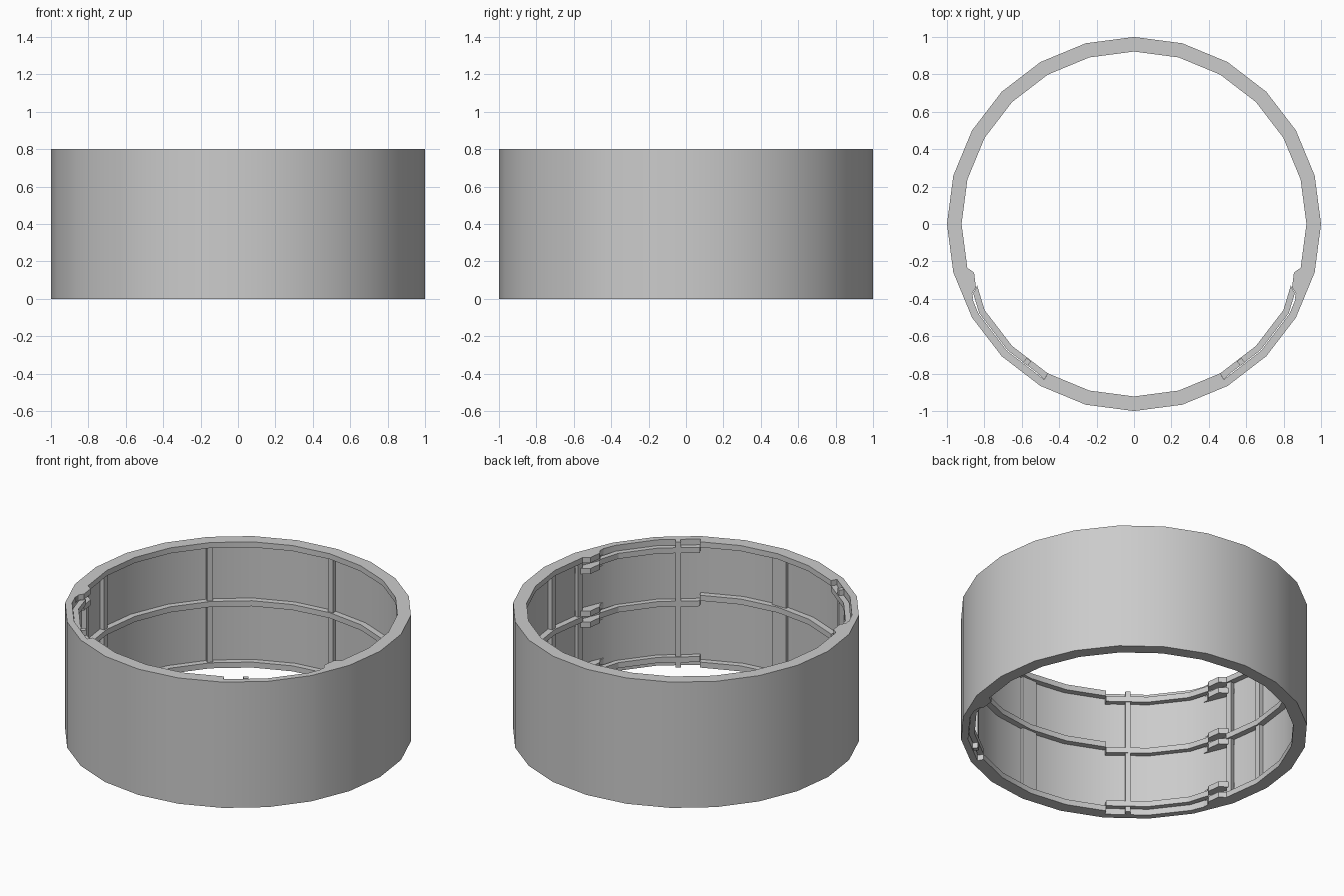
import bpy, bmesh
from math import sin, cos, radians, floor

if "Cube" in bpy.data.objects:
    bpy.data.objects.remove(bpy.data.objects["Cube"])

H, T, STEP = 0.8, 0.035, 15          # height, rib thickness, facet angle
WALL, RIB = 0.96, 0.922              # inner radius of skin and of ribs
SEAM = 24.5


def pt(r, a):
    """Point on the 24-sided polygon of corner radius r at angle a."""
    m = a - STEP * floor(a / STEP)
    d = r * cos(radians(STEP / 2)) / cos(radians(m - STEP / 2))
    return d * cos(radians(a)), d * sin(radians(a))


def finish(name, bm, mirror=False):
    bmesh.ops.recalc_face_normals(bm, faces=bm.faces)
    me = bpy.data.meshes.new(name)
    bm.to_mesh(me)
    bm.free()
    ob = bpy.data.objects.new(name, me)
    bpy.context.collection.objects.link(ob)
    if mirror:
        ob.modifiers.new("mirror", 'MIRROR').use_mirror_merge = False
    bpy.context.view_layer.objects.active = ob
    bpy.ops.object.select_all(action='DESELECT')
    ob.select_set(True)
    bpy.ops.object.shade_smooth_by_angle(angle=radians(20))
    return ob


def prism(bm, pts, z0, z1):
    lo = [bm.verts.new((x, y, z0)) for x, y in pts]
    hi = [bm.verts.new((x, y, z1)) for x, y in pts]
    bm.faces.new(lo)
    bm.faces.new(hi)
    for i in range(len(pts)):
        j = (i + 1) % len(pts)
        bm.faces.new((lo[i], lo[j], hi[j], hi[i]))


def arc(bm, a0, a1, r0, r1, z0, z1):
    """Faceted band from angle a0 to a1."""
    angs = [a0] + [k * STEP for k in range(-40, 41) if a0 + .01 < k * STEP < a1 - .01] + [a1]
    rows = []
    for a in angs:
        (xi, yi), (xo, yo) = pt(r0, a), pt(r1, a)
        rows.append([bm.verts.new(c) for c in
                     ((xi, yi, z0), (xo, yo, z0), (xo, yo, z1), (xi, yi, z1))])
    for p, q in zip(rows, rows[1:]):
        for i in range(4):
            j = (i + 1) % 4
            bm.faces.new((p[i], p[j], q[j], q[i]))
    bm.faces.new(rows[0])
    bm.faces.new(rows[-1])


def post(bm, a, w, r0, r1, z0=0, z1=H):
    """Upright bar at angle a."""
    c, s = cos(radians(a)), sin(radians(a))
    prism(bm, [(r * c - t * s, r * s + t * c) for r, t in
               ((r0, -w / 2), (r1, -w / 2), (r1, w / 2), (r0, w / 2))], z0, z1)


# Skins of the two panels
bm = bmesh.new()
arc(bm, -SEAM, 180 + SEAM, WALL, 1, 0, H)
finish("rear_skin", bm)
bm = bmesh.new()
arc(bm, -180 + SEAM, -SEAM, WALL, 1, 0, H)
finish("front_skin", bm)

# Horizontal ribs
bm = bmesh.new()
for z in (0, 0.39, H - T):
    arc(bm, -15, 195, RIB, WALL, z, z + T)
finish("rear_ribs", bm)
bm = bmesh.new()
for z in (0, 0.425, H - T):
    arc(bm, -120, -60, RIB, WALL, z, z + T)
finish("front_ribs", bm)

# Upright stiffeners
bm = bmesh.new()
for a in (-14, 0, 45, 90, 135, 180, 194):
    post(bm, a, 0.034, 0.93, 0.965)
finish("rear_posts", bm)
bm = bmesh.new()
post(bm, -90, 0.1, 0.935, 0.965)
finish("front_post", bm)

# Paired lugs on the rear panel that hold the link arms
lug = [(.935, -.21), (.89, -.235), (.855, -.26), (.845, -.34), (.865, -.37),
       (.86, -.40), (.89, -.385), (.93, -.26)]
bm = bmesh.new()
for z in (0, 0.07, 0.355, 0.425, H - 3 * T, H - T):
    prism(bm, lug, z, z + T)
finish("rear_lugs", bm, True)

# Link arms joining the panels
bm = bmesh.new()
inner = [(.838, -.33)] + [pt(RIB, a) for a in (-30, -45, -60)]
outer = [(.48, -.83), pt(.955, -57), pt(.955, -45), pt(.955, -30), (.845, -.42), (.86, -.37)]
for z in (T, 0.39, H - 2 * T):
    prism(bm, inner + outer, z, z + T)
finish("link_arms", bm, True)

# Long pins through the arms
bm = bmesh.new()
post(bm, -52.2, 0.03, 0.918, 0.948)
finish("arm_pins", bm, True)
